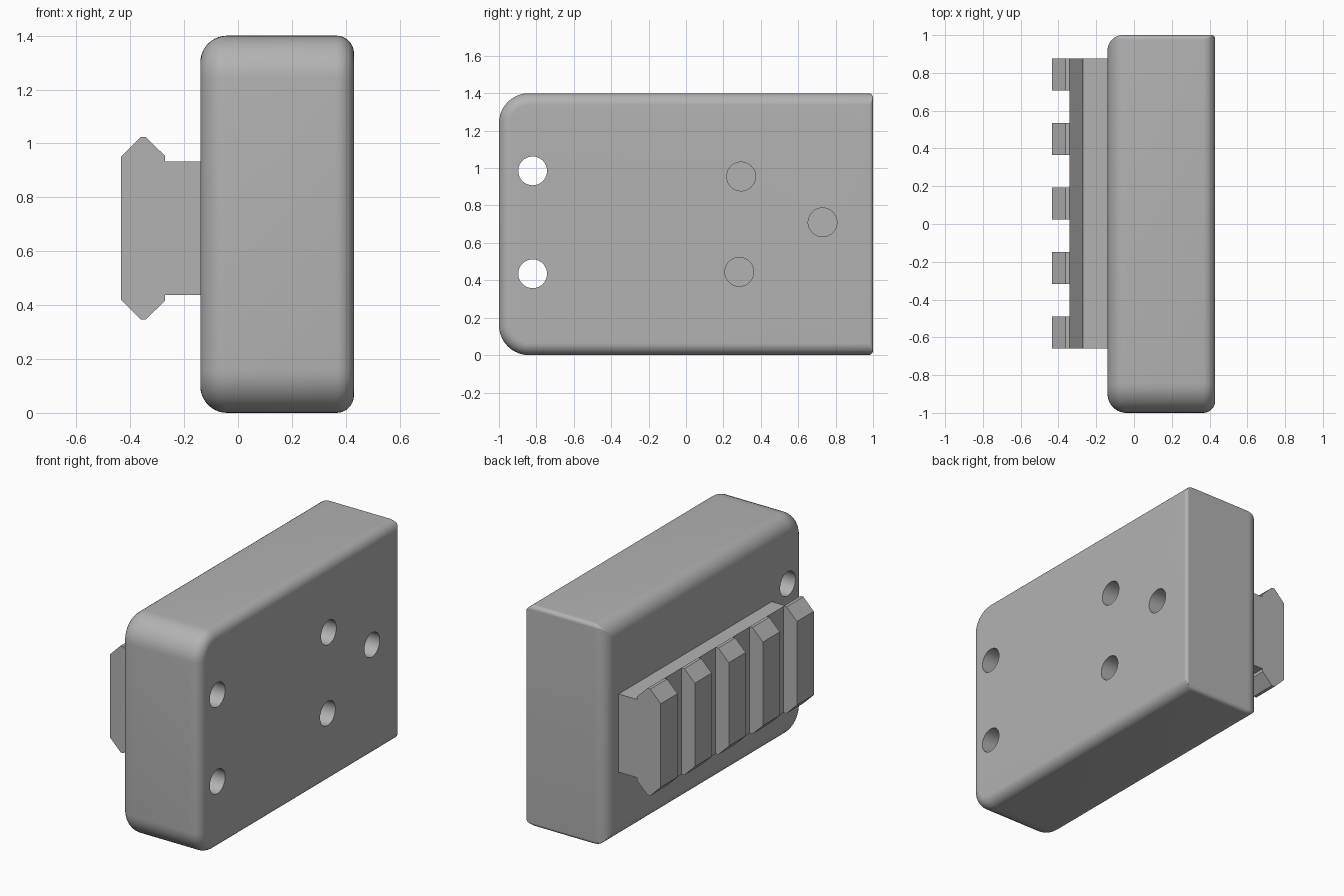
import bpy, bmesh, math
from mathutils import Matrix

cube = bpy.data.objects.get("Cube")
if cube:
    bpy.data.objects.remove(cube, do_unlink=True)

grey = bpy.data.materials.new("plain grey")
grey.use_nodes = True
colour = (0.45, 0.45, 0.45, 1)
grey.diffuse_color = colour
grey.node_tree.nodes["Principled BSDF"].inputs["Base Color"].default_value = colour


def make_object(name, bm):
    bmesh.ops.recalc_face_normals(bm, faces=bm.faces)
    mesh = bpy.data.meshes.new(name)
    bm.to_mesh(mesh)
    bm.free()
    mesh.materials.append(grey)
    ob = bpy.data.objects.new(name, mesh)
    bpy.context.collection.objects.link(ob)
    return ob


# Housing: rounded-rectangle rings lofted along x
X0, X1, HEIGHT = -0.14, 0.43, 1.4
LEFT_R, RIGHT_R, BACK_R, FRONT_R = 0.10, 0.065, 0.02, 0.16
STEPS = 10


def inset(x, r0, r1):
    d0, d1 = max(0, X0 + r0 - x), max(0, x - X1 + r1)
    return (r0 - math.sqrt(max(0, r0 * r0 - d0 * d0))
            + r1 - math.sqrt(max(0, r1 * r1 - d1 * d1)))


def ring(bm, x):
    side = inset(x, LEFT_R, RIGHT_R)
    back = inset(x, LEFT_R * 0.8, BACK_R)
    rf = FRONT_R - side
    rb = max(0.025 - side, 0.004)
    y0, y1, z0, z1 = side - 1, 1 - back, side, HEIGHT - side
    corners = [(y1 - rb, z1 - rb, rb), (y0 + rf, z1 - rf, rf),
               (y0 + rf, z0 + rf, rf), (y1 - rb, z0 + rb, rb)]
    verts = []
    for i, (cy, cz, r) in enumerate(corners):
        for k in range(STEPS + 1):
            a = (i + k / STEPS) * math.pi / 2
            verts.append(bm.verts.new((x, cy + r * math.cos(a), cz + r * math.sin(a))))
    return verts


angles = [k / STEPS * math.pi / 2 for k in range(STEPS + 1)]
xs = {round(X0 + LEFT_R * (1 - math.cos(a)), 5) for a in angles}
xs |= {round(X1 - r * (1 - math.cos(a)), 5) for r in (RIGHT_R, BACK_R) for a in angles}

bm = bmesh.new()
rings = [ring(bm, x) for x in sorted(xs)]
for a, b in zip(rings, rings[1:]):
    for i in range(len(a)):
        j = (i + 1) % len(a)
        bm.faces.new((a[i], a[j], b[j], b[i]))
bm.faces.new(rings[0])
bm.faces.new(rings[-1])
housing = make_object("housing", bm)

# Holes: two straight through, three blind in the right-hand face
holes = [(-0.82, 0.985, -0.4), (-0.82, 0.435, -0.4),
         (0.295, 0.955, 0.0), (0.73, 0.71, 0.0), (0.285, 0.445, 0.0)]
bm = bmesh.new()
for y, z, x in holes:
    end = 0.6
    place = Matrix.Translation(((x + end) / 2, y, z)) @ Matrix.Rotation(math.pi / 2, 4, 'Y')
    bmesh.ops.create_cone(bm, cap_ends=True, segments=40, radius1=0.077,
                          radius2=0.077, depth=end - x, matrix=place)
cutter = make_object("hole_cutter", bm)
cutter.hide_render = True
cutter.hide_viewport = True
cut = housing.modifiers.new("holes", 'BOOLEAN')
cut.operation = 'DIFFERENCE'
cut.solver = 'EXACT'
cut.object = cutter

# Bake the cut, then smooth the rounded edges
bpy.context.view_layer.update()
graph = bpy.context.evaluated_depsgraph_get()
baked = bpy.data.meshes.new_from_object(housing.evaluated_get(graph))
housing.modifiers.clear()
housing.data = baked
bpy.data.objects.remove(cutter, do_unlink=True)
bpy.ops.object.select_all(action='DESELECT')
housing.select_set(True)
bpy.context.view_layer.objects.active = housing
bpy.ops.object.shade_smooth_by_angle(angle=math.radians(30))

# Accessory rail: mirrored half-profiles (x, half height) extruded along y
RAIL_Z = 0.685


def extrude(name, half, y0, y1):
    outline = half + [(x, -h) for x, h in reversed(half)]
    bm = bmesh.new()
    face = bm.faces.new([bm.verts.new((x, y0, RAIL_Z + h)) for x, h in outline])
    out = bmesh.ops.extrude_face_region(bm, geom=[face])
    moved = [g for g in out["geom"] if isinstance(g, bmesh.types.BMVert)]
    bmesh.ops.translate(bm, verts=moved, vec=(0, y1 - y0, 0))
    return make_object(name, bm)


extrude("rail_base", [(-0.13, 0.248), (-0.27, 0.248), (-0.27, 0.268), (-0.342, 0.338)],
        -0.66, 0.875)
for n in range(5):
    start = -0.66 + n * 0.3415
    extrude(f"rail_tooth_{n + 1}", [(-0.342, 0.338), (-0.362, 0.338), (-0.435, 0.265)],
            start, start + 0.169)
